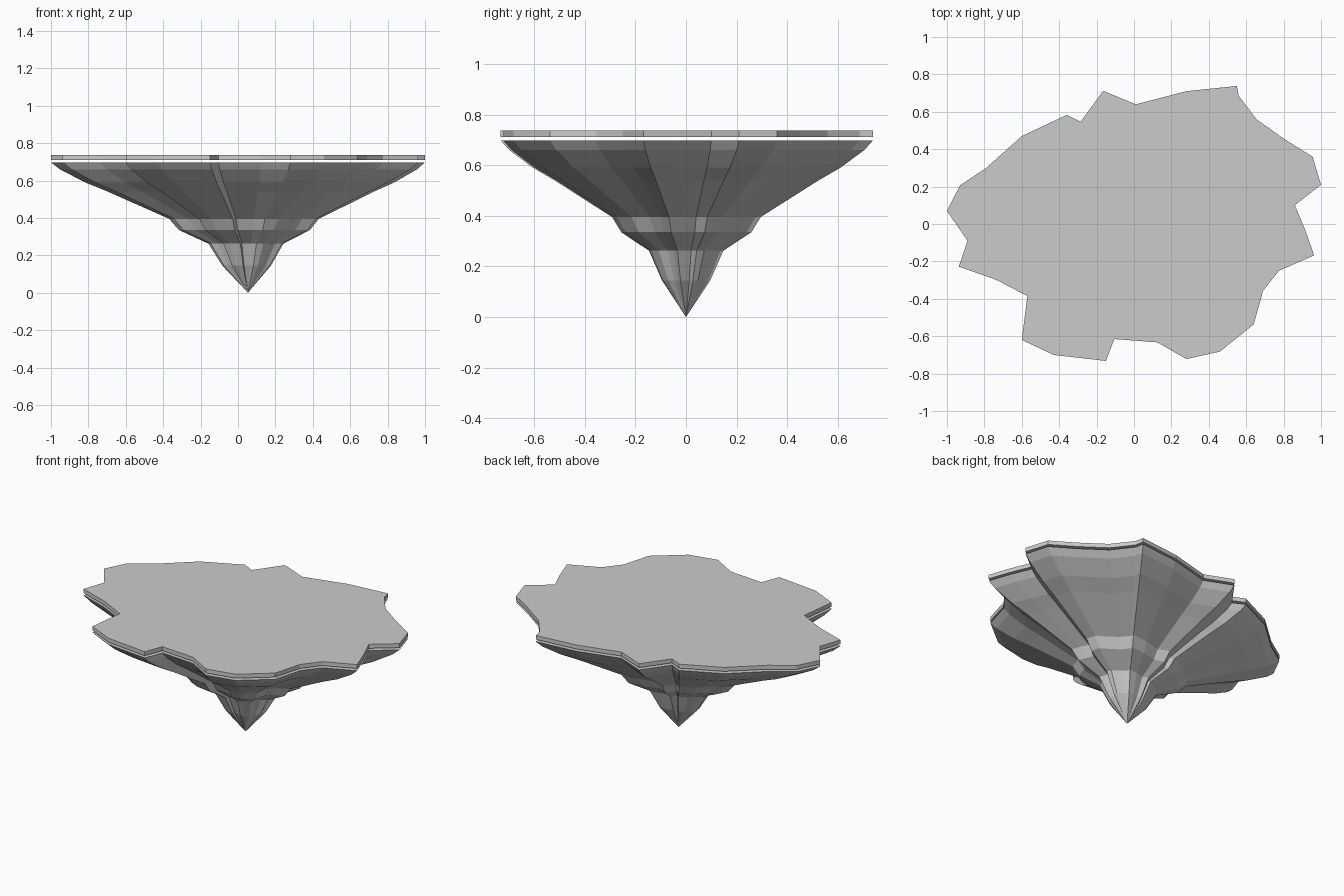
import bpy, bmesh

if "Cube" in bpy.data.objects:
    bpy.data.objects.remove(bpy.data.objects["Cube"])

# Jagged outline of the island, counter-clockwise
outline = [
    (1.0, .21), (.955, .36), (.81, .45), (.655, .56), (.56, .685), (.55, .738),
    (.28, .71), (.01, .64), (-.165, .712), (-.285, .547), (-.36, .583),
    (-.60, .47), (-.79, .30), (-.93, .207), (-1.0, .07), (-.89, -.09),
    (-.937, -.228), (-.74, -.297), (-.57, -.385), (-.60, -.62), (-.43, -.70),
    (-.15, -.732), (-.105, -.615), (.125, -.633), (.28, -.722), (.46, -.682),
    (.64, -.537), (.69, -.357), (.775, -.25), (.963, -.168), (.915, -.03),
    (.86, .10)]

APEX = (0.053, 0.0)


def loft(name, rings, tip=None):
    """Stack scaled copies of the outline; optional tip closes the bottom."""
    bm = bmesh.new()
    loops = []
    for z, s in rings:
        loops.append([bm.verts.new((APEX[0] + (x - APEX[0]) * s,
                                    APEX[1] + (y - APEX[1]) * s, z))
                      for x, y in outline])
    n = len(outline)
    for a, b in zip(loops, loops[1:]):
        for i in range(n):
            j = (i + 1) % n
            bm.faces.new((a[i], a[j], b[j], b[i]))
    bm.faces.new(loops[-1])
    if tip is None:
        bm.faces.new(loops[0][::-1])
    else:
        v = bm.verts.new((*APEX, tip))
        for i in range(n):
            bm.faces.new((v, loops[0][(i + 1) % n], loops[0][i]))
    bmesh.ops.recalc_face_normals(bm, faces=bm.faces)
    me = bpy.data.meshes.new(name)
    bm.to_mesh(me)
    bm.free()
    ob = bpy.data.objects.new(name, me)
    bpy.context.collection.objects.link(ob)
    return ob


# Tapering rock underside
loft("rock_underside",
     [(.145, .13), (.262, .20), (.335, .35), (.395, .40), (.54, .71),
      (.59, .827), (.66, .955), (.697, 1.0)], tip=0.0)

# Thin ground slab floating just above the rock
loft("ground_slab", [(.711, 1.0), (.737, 1.0)])
